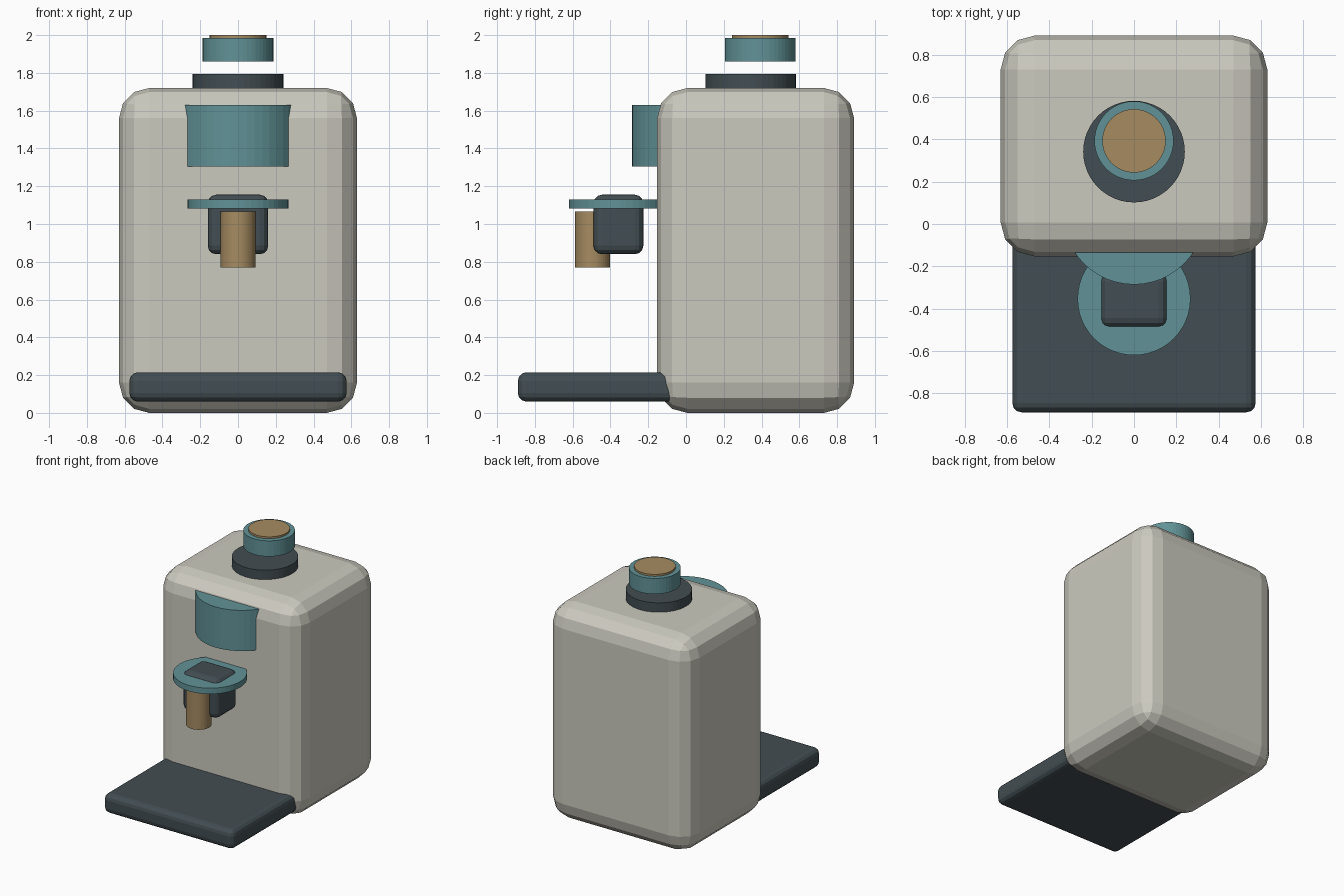
import bpy, bmesh

if "Cube" in bpy.data.objects:
    bpy.data.objects.remove(bpy.data.objects["Cube"])


def material(name, rgb):
    m = bpy.data.materials.new(name)
    m.diffuse_color = (*rgb, 1.0)
    m.use_nodes = True
    m.node_tree.nodes["Principled BSDF"].inputs["Base Color"].default_value = m.diffuse_color
    return m


CREAM = material("cream", (0.60, 0.59, 0.52))
DARK = material("charcoal", (0.055, 0.075, 0.085))
TEAL = material("teal", (0.12, 0.29, 0.31))
BRASS = material("brass", (0.38, 0.26, 0.12))


def add_object(name, bm, mat):
    mesh = bpy.data.meshes.new(name)
    bm.to_mesh(mesh)
    bm.free()
    mesh.materials.append(mat)
    obj = bpy.data.objects.new(name, mesh)
    bpy.context.collection.objects.link(obj)
    return obj


def rounded_box(name, x, y, z, bevel, mat):
    """Box between (min, max) ranges with three-segment rounded edges."""
    bm = bmesh.new()
    bmesh.ops.create_cube(bm, size=1)
    for v in bm.verts:
        v.co = [(r[0] + r[1]) / 2 + c * (r[1] - r[0]) for r, c in zip((x, y, z), v.co)]
    obj = add_object(name, bm, mat)
    mod = obj.modifiers.new("round", 'BEVEL')
    mod.width = bevel
    mod.segments = 3
    return obj


def upright_cylinder(name, y, radius, z, mat):
    """Vertical cylinder on the x = 0 plane."""
    bm = bmesh.new()
    bmesh.ops.create_cone(bm, cap_ends=True, segments=48,
                          radius1=radius, radius2=radius, depth=z[1] - z[0])
    bmesh.ops.translate(bm, verts=bm.verts, vec=(0, y, (z[0] + z[1]) / 2))
    return add_object(name, bm, mat)


# Housing and drip tray
rounded_box("body", (-0.63, 0.63), (-0.153, 0.89), (0.0, 1.72), 0.16, CREAM)
rounded_box("drip_tray", (-0.575, 0.575), (-0.89, -0.02), (0.06, 0.215), 0.045, DARK)

# Brewing group on the front
upright_cylinder("brew_head", 0.05, 0.336, (1.305, 1.63), TEAL)
upright_cylinder("filter_rim", -0.353, 0.267, (1.083, 1.13), TEAL)
rounded_box("filter_block", (-0.16, 0.16), (-0.49, -0.226), (0.84, 1.155), 0.045, DARK)
upright_cylinder("spout", -0.495, 0.092, (0.77, 1.065), BRASS)

# Collar and floating lid on top
upright_cylinder("top_collar", 0.342, 0.24, (1.66, 1.795), DARK)
upright_cylinder("lid_ring", 0.393, 0.187, (1.86, 1.985), TEAL)
upright_cylinder("lid_button", 0.393, 0.15, (1.94, 2.0), BRASS)
